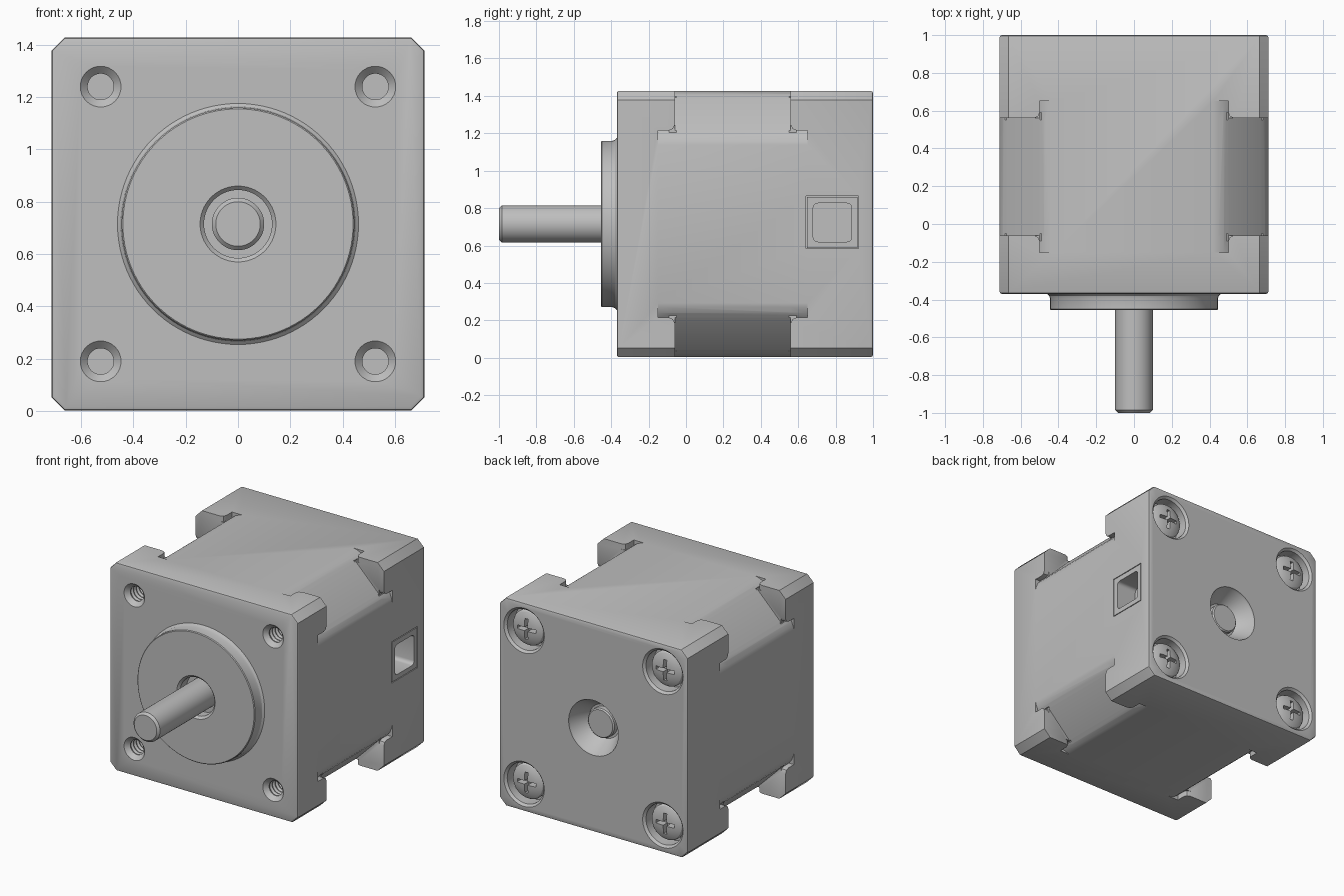
import bpy, bmesh, math

cube = bpy.data.objects.get("Cube")
if cube:
    bpy.data.objects.remove(cube, do_unlink=True)

grey = bpy.data.materials.new("metal_grey")
grey.use_nodes = True
COL = (0.52, 0.52, 0.52, 1)
grey.diffuse_color = COL
for node in grey.node_tree.nodes:
    if node.type == 'BSDF_PRINCIPLED':
        node.inputs["Base Color"].default_value = COL

MID = 0.715     # height of the shaft axis
HALF = 0.712    # half width of the housing
HOLE = 0.525    # screw offset from the axis
CORNERS = [(sx, sz) for sx in (-1, 1) for sz in (-1, 1)]


def prism(bm, pts, a, b, place):
    """Extrude a 2D polygon from a to b; place(u, v, d) gives the 3D point."""
    lo = [bm.verts.new(place(u, v, a)) for u, v in pts]
    hi = [bm.verts.new(place(u, v, b)) for u, v in pts]
    bm.faces.new(lo)
    bm.faces.new(hi[::-1])
    n = len(pts)
    for i in range(n):
        j = (i + 1) % n
        bm.faces.new((lo[i], hi[i], hi[j], lo[j]))


def lathe(bm, profile, cx=0, cz=MID, seg=48, ring=False):
    """Turn (radius, y) points around a y axis; ring closes the profile on itself."""
    loops = []
    for r, y in profile:
        loops.append([bm.verts.new((cx + r * math.cos(2 * math.pi * k / seg), y,
                                    cz + r * math.sin(2 * math.pi * k / seg)))
                      for k in range(seg)])
    pairs = list(zip(loops, loops[1:]))
    if ring:
        pairs.append((loops[-1], loops[0]))
    else:
        bm.faces.new(loops[0])
        bm.faces.new(loops[-1][::-1])
    for p, q in pairs:
        for k in range(seg):
            m = (k + 1) % seg
            bm.faces.new((p[k], p[m], q[m], q[k]))


def make(name, bm):
    bmesh.ops.recalc_face_normals(bm, faces=bm.faces)
    mesh = bpy.data.meshes.new(name)
    bm.to_mesh(mesh)
    bm.free()
    obj = bpy.data.objects.new(name, mesh)
    bpy.context.collection.objects.link(obj)
    return obj


def cut(obj, bm):
    """Subtract a cutter from the object and drop the cutter."""
    cutter = make("cutter", bm)
    cutter.hide_render = True
    mod = obj.modifiers.new("cut", 'BOOLEAN')
    mod.operation = 'DIFFERENCE'
    mod.solver = 'EXACT'
    mod.object = cutter
    deps = bpy.context.evaluated_depsgraph_get()
    mesh = bpy.data.meshes.new_from_object(obj.evaluated_get(deps))
    obj.modifiers.clear()
    obj.data = mesh
    bpy.data.objects.remove(cutter, do_unlink=True)


def finish(obj):
    obj.data.materials.clear()
    obj.data.materials.append(grey)
    for o in bpy.context.selected_objects:
        o.select_set(False)
    obj.select_set(True)
    bpy.context.view_layer.objects.active = obj
    bpy.ops.object.shade_smooth_by_angle(angle=math.radians(30))


def corner(sx, sz):
    return lambda u, v, d: (sx * u, d, MID + sz * v)


# Housing: chamfered square block with softened front and back rims
c = HALF - 0.048
outline = [(HALF, -c), (HALF, c), (c, HALF), (-c, HALF),
           (-HALF, c), (-HALF, -c), (-c, -HALF), (c, -HALF)]
bm = bmesh.new()
prism(bm, outline, -0.37, 1, corner(1, 1))
rims = [e for e in bm.edges if abs(e.verts[0].co.y - e.verts[1].co.y) < 0.01]
bmesh.ops.bevel(bm, geom=rims, offset=0.013, segments=2, profile=0.5, affect='EDGES')
housing = make("housing", bm)

# Corner cut-outs between the two end caps, with a rounded chamfer on the core
curve = [(0.714, 0.415), (0.706, 0.445), (0.694, 0.475), (0.674, 0.5)]
swap = [(v, u) for u, v in curve]
mid = [(0.8, 0.415)] + curve + swap[::-1] + [(0.415, 0.8), (0.8, 0.8)]
bm = bmesh.new()
for s in CORNERS:
    prism(bm, mid, -0.06, 0.56, corner(*s))
cut(housing, bm)

# Thin undercuts that run on below the caps
slit = curve + [(0.8, 0.5), (0.8, 0.415)]
bm = bmesh.new()
for s in CORNERS:
    for pts in (slit, [(v, u) for u, v in slit]):
        prism(bm, pts, -0.15, 0.65, corner(*s))
cut(housing, bm)

# Eased inner corners of the caps
bm = bmesh.new()
for sx, sz in CORNERS:
    for y, d in ((-0.06, -1), (0.56, 1)):
        ease = [(y - 0.01 * d, 0.49), (y + 0.03 * d, 0.49), (y + 0.03 * d, 0.5),
                (y + 0.01 * d, 0.508), (y, 0.53), (y - 0.01 * d, 0.53)]
        prism(bm, ease, 0.675, 0.8, lambda u, v, a: (sx * a, u, MID + sz * v))
        prism(bm, ease, 0.675, 0.8, lambda u, v, a: (sx * v, u, MID + sz * a))
cut(housing, bm)

# Threaded holes in the front, screw recesses and shaft opening in the back
thread = [(0.086, -0.378), (0.05, -0.342)]
for k in range(6):
    y = -0.335 + 0.03 * k
    thread += [(0.05, y), (0.062, y + 0.01), (0.062, y + 0.015), (0.05, y + 0.025)]
bm = bmesh.new()
for sx, sz in CORNERS:
    x, z = sx * HOLE, MID + sz * HOLE
    lathe(bm, thread, x, z, 32)
    lathe(bm, [(0.138, 0.9), (0.138, 0.985), (0.163, 1.01)], x, z)
lathe(bm, [(0.115, 0.88), (0.185, 0.985), (0.19, 1.01)])
cut(housing, bm)


# Cable socket on one side
def rounded(y0, y1, z0, z1, r):
    pts = []
    for i, (y, z) in enumerate([(y1 - r, z1 - r), (y0 + r, z1 - r),
                                (y0 + r, z0 + r), (y1 - r, z0 + r)]):
        for k in range(5):
            t = math.pi / 2 * (i + k / 4)
            pts.append((y + r * math.cos(t), z + r * math.sin(t)))
    return pts


def side(u, v, d):
    return (d, u, v)


bm = bmesh.new()
prism(bm, [(0.642, 0.583), (0.922, 0.583), (0.922, 0.865), (0.642, 0.865)], 0.54, 0.8, side)
cut(housing, bm)
finish(housing)

bm = bmesh.new()
prism(bm, [(0.647, 0.588), (0.917, 0.588), (0.917, 0.86), (0.647, 0.86)], 0.53, HALF, side)
socket = make("cable_socket", bm)
bm = bmesh.new()
prism(bm, rounded(0.68, 0.886, 0.62, 0.826, 0.025), 0.56, 0.8, side)
cut(socket, bm)
finish(socket)

# Round pilot boss with a filleted foot and a clearance hole for the shaft
bm = bmesh.new()
lathe(bm, [(0.145, -0.455), (0.44, -0.455), (0.445, -0.45), (0.445, -0.392),
           (0.449, -0.38), (0.463, -0.368), (0.13, -0.368), (0.13, -0.44)],
      seg=96, ring=True)
finish(make("pilot_boss", bm))

# Output shaft, running through to the back opening
bm = bmesh.new()
lathe(bm, [(0.085, -1), (0.1, -0.985), (0.1, 0.915), (0.092, 0.923)])
finish(make("shaft", bm))

# Domed cross-head screws in the back
w, a = 0.012, 0.07
cross = [(a, -w), (a, w), (w, w), (w, a), (-w, a), (-w, w),
         (-a, w), (-a, -w), (-w, -w), (-w, -a), (w, -a), (w, -w)]
for sx, sz in CORNERS:
    x, z = sx * HOLE, MID + sz * HOLE
    bm = bmesh.new()
    lathe(bm, [(0.12, 0.89), (0.12, 0.945), (0.112, 0.958), (0.09, 0.969),
               (0.055, 0.977), (0.02, 0.98)], x, z)
    screw = make(("top" if sz > 0 else "bottom") + ("_left" if sx > 0 else "_right") + "_screw", bm)
    bm = bmesh.new()
    prism(bm, cross, 0.93, 1.02, lambda u, v, d: (x + u, d, z + v))
    cut(screw, bm)
    finish(screw)
